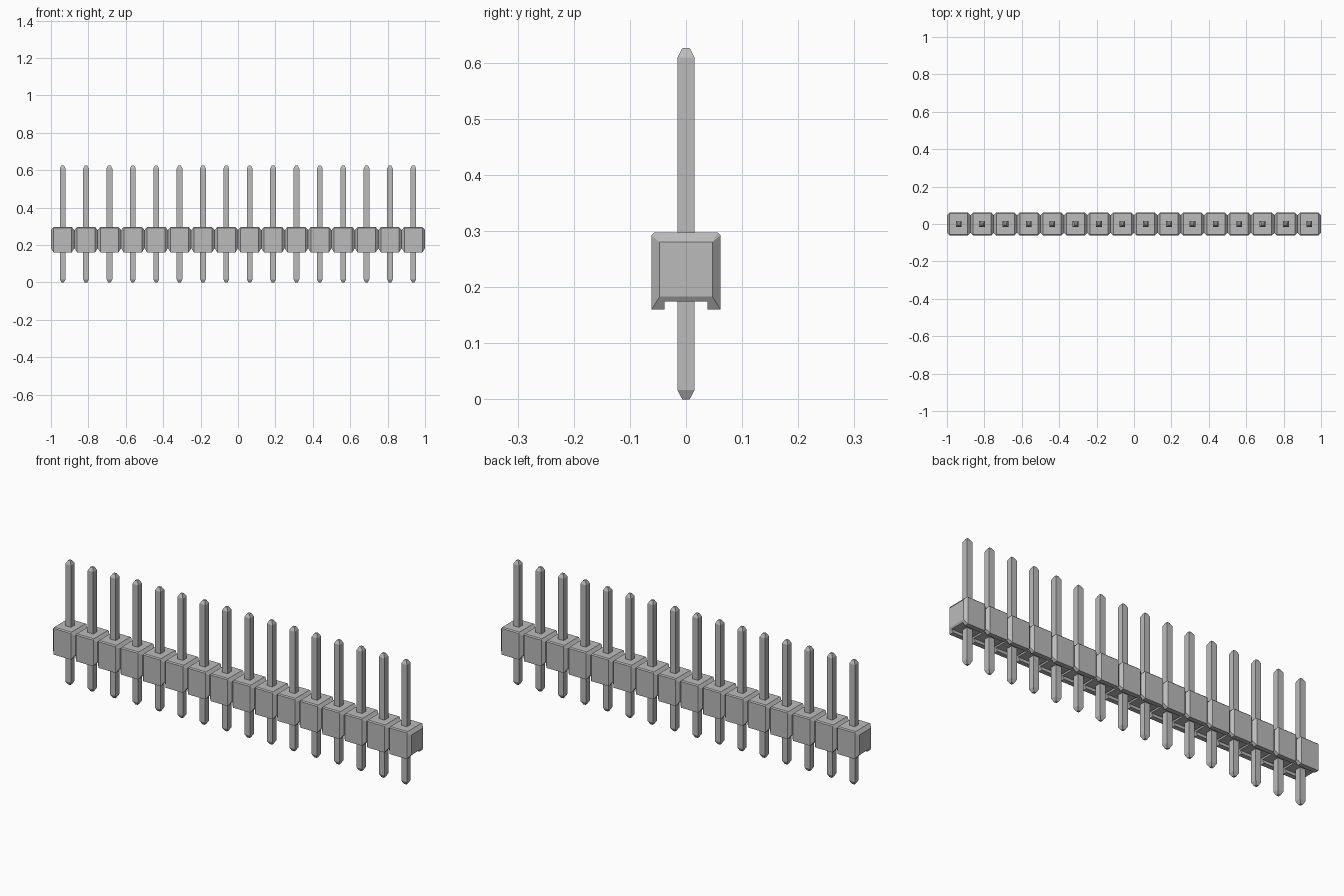
import bpy
import bmesh

if "Cube" in bpy.data.objects:
    bpy.data.objects.remove(bpy.data.objects["Cube"], do_unlink=True)

COUNT = 16
PITCH = 2.0 / COUNT

grey = bpy.data.materials.new("plain grey")
grey.use_nodes = True
grey.diffuse_color = (0.5, 0.5, 0.5, 1)
grey.node_tree.nodes["Principled BSDF"].inputs["Base Color"].default_value = (0.5, 0.5, 0.5, 1)


def loft(name, rings):
    """Skin a closed solid through a row of rings with equal point counts."""
    bm = bmesh.new()
    rows = [[bm.verts.new(p) for p in ring] for ring in rings]
    n = len(rows[0])
    for a, b in zip(rows, rows[1:]):
        for i in range(n):
            j = (i + 1) % n
            bm.faces.new((a[i], a[j], b[j], b[i]))
    bm.faces.new(rows[0][::-1])
    bm.faces.new(rows[-1])
    bmesh.ops.remove_doubles(bm, verts=bm.verts, dist=1e-5)
    bmesh.ops.recalc_face_normals(bm, faces=bm.faces)
    mesh = bpy.data.meshes.new(name)
    bm.to_mesh(mesh)
    bm.free()
    mesh.materials.append(grey)
    obj = bpy.data.objects.new(name, mesh)
    bpy.context.collection.objects.link(obj)
    return obj


def section(x, half, low, high, cut):
    """Housing cross-section with its top corners trimmed by cut."""
    return [(x, -half, low), (x, half, low), (x, half, high - cut),
            (x, half - cut, high), (x, cut - half, high), (x, -half, high - cut)]


def square(z, half):
    return [(-half, -half, z), (half, -half, z), (half, half, z), (-half, half, z)]


# Housing: a chain of chamfered blocks joined at narrow necks
chamfer = 0.0145
rings = [section(-1, 0.047, 0.183, 0.28, 0)]
for i in range(COUNT):
    left = -1 + i * PITCH
    for x in (left + chamfer, left + PITCH - chamfer):
        rings.append(section(x, 0.0615, 0.16, 0.297, 0.005))
    rings.append(section(left + PITCH, 0.047, 0.183, 0.28, 0))
housing = loft("housing", rings)

# Shallow channel along the underside
cutter = loft("channel_cutter", [section(x, 0.038, 0.1, 0.174, 0) for x in (-1.1, 1.1)])
cutter.hide_render = True
channel = housing.modifiers.new("channel", 'BOOLEAN')
channel.operation = 'DIFFERENCE'
channel.solver = 'EXACT'
channel.object = cutter
bpy.context.view_layer.objects.active = housing
bpy.ops.object.modifier_apply(modifier=channel.name)
bpy.data.objects.remove(cutter, do_unlink=True)

# Pins: square posts with tapered tips
pin = loft("pin_1", [square(0, 0.0065), square(0.017, 0.0155),
                     square(0.609, 0.0155), square(0.626, 0.0065)])
for i in range(COUNT):
    post = pin if i == 0 else bpy.data.objects.new(f"pin_{i + 1}", pin.data)
    if i:
        bpy.context.collection.objects.link(post)
    post.location.x = -1 + (i + 0.5) * PITCH
